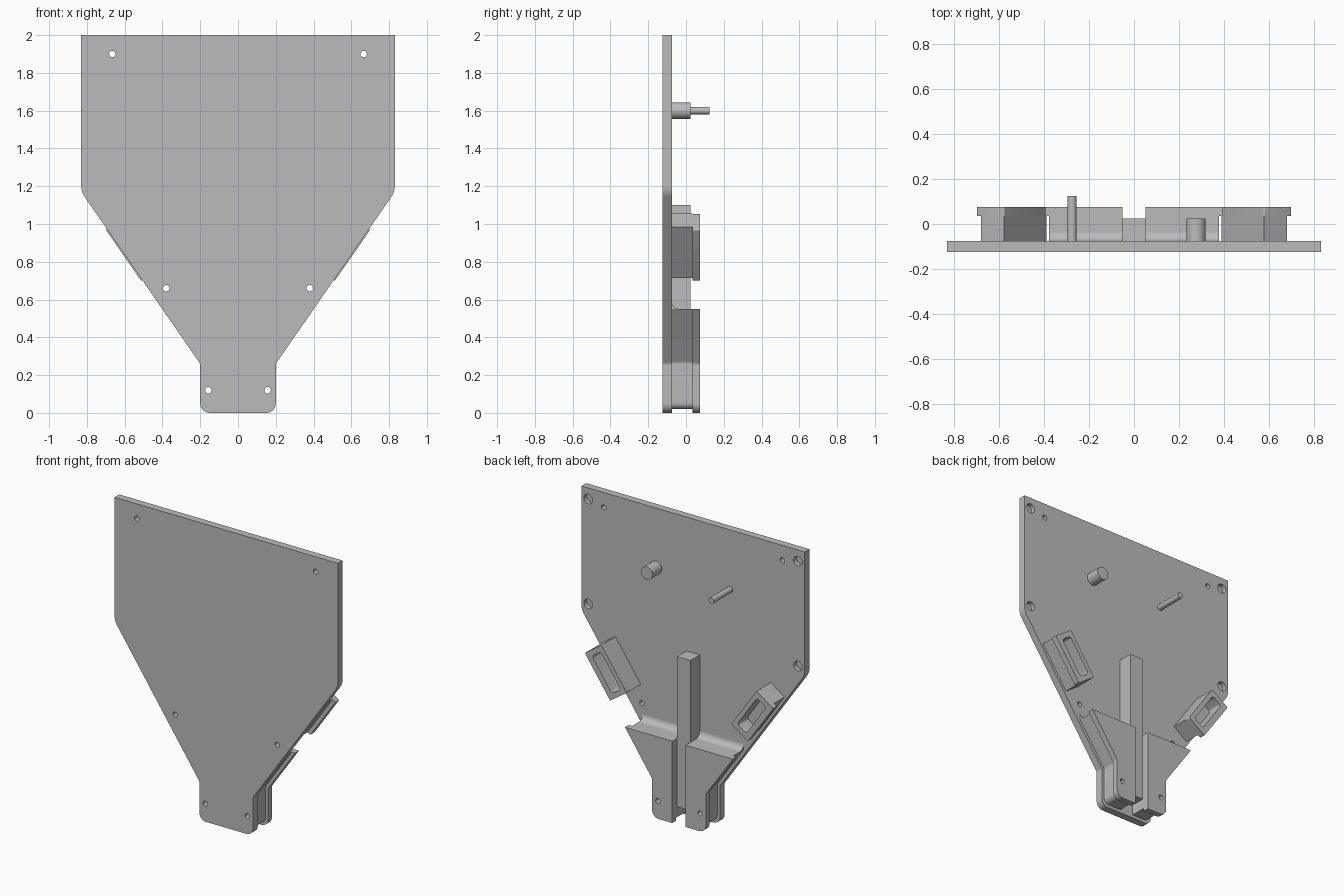
import bpy, bmesh, math
from mathutils import Vector

if "Cube" in bpy.data.objects:
    bpy.data.objects.remove(bpy.data.objects["Cube"])

grey = bpy.data.materials.new("plain_grey")
grey.diffuse_color = (0.5, 0.5, 0.5, 1)
grey.use_nodes = True
grey.node_tree.nodes["Principled BSDF"].inputs["Base Color"].default_value = grey.diffuse_color


def rounded(points, n=8):
    """Polygon corners (x, z, radius) -> outline with arcs at the corners."""
    out = []
    for i, (x, z, r) in enumerate(points):
        p = Vector((x, z))
        if r == 0:
            out.append(p)
            continue
        a = (Vector(points[i - 1][:2]) - p).normalized()
        b = (Vector(points[(i + 1) % len(points)][:2]) - p).normalized()
        half = a.angle(b) / 2
        c = p + (a + b).normalized() * r / math.sin(half)
        s, e = p + a * r / math.tan(half) - c, p + b * r / math.tan(half) - c
        turn = s.angle(e)
        for k in range(n + 1):
            t = k / n
            out.append(c + (s * math.sin((1 - t) * turn) + e * math.sin(t * turn)) / math.sin(turn))
    return out


def make(name, bm):
    bmesh.ops.recalc_face_normals(bm, faces=bm.faces)
    me = bpy.data.meshes.new(name)
    bm.to_mesh(me)
    bm.free()
    me.materials.append(grey)
    ob = bpy.data.objects.new(name, me)
    bpy.context.collection.objects.link(ob)
    return ob


def prism(name, outline, y0, y1, side=1):
    """Extrude an x-z outline from y0 to y1; side=-1 mirrors it in x."""
    bm = bmesh.new()
    f = bm.faces.new([bm.verts.new((p[0] * side, y0, p[1])) for p in outline])
    g = bmesh.ops.extrude_face_region(bm, geom=[f])
    bmesh.ops.translate(bm, vec=(0, y1 - y0, 0),
                        verts=[v for v in g["geom"] if isinstance(v, bmesh.types.BMVert)])
    return make(name, bm)


def rod(name, x, z, r, y0, y1, n=32):
    ring = [(x + r * math.cos(2 * math.pi * k / n), z + r * math.sin(2 * math.pi * k / n)) for k in range(n)]
    return prism(name, ring, y0, y1)


def cut(ob, cutters):
    for c in cutters:
        m = ob.modifiers.new("cut", 'BOOLEAN')
        m.operation, m.solver, m.object = 'DIFFERENCE', 'EXACT', c
    dg = bpy.context.evaluated_depsgraph_get()
    me = bpy.data.meshes.new_from_object(ob.evaluated_get(dg))
    ob.modifiers.clear()
    ob.data = me
    for c in cutters:
        bpy.data.objects.remove(c)


BACK = -0.075   # back face of the plate
RIM0, RIM1 = 0.035, 0.075

# Main plate with through holes and blind pockets
half = [(0.2, 0, 0.05), (0.2, 0.26, 0.03), (0.83, 1.17, 0.1), (0.83, 2, 0)]
full = half + [(-x, z, r) for x, z, r in reversed(half)]
plate = prism("back_plate", rounded(full), -0.125, BACK)
holes = []
for s in (1, -1):
    for x, z in ((0.665, 1.9), (0.38, 0.66), (0.157, 0.12)):
        holes.append(rod("hole_cutter", s * x, z, 0.017, -0.2, 0.0, 24))
    for z in (1.925, 1.22):
        holes.append(rod("pocket_cutter", s * 0.78, z, 0.032, BACK - 0.03, 0.0))
cut(plate, holes)

# Pegs
rod("thick_peg", 0.275, 1.6, 0.043, BACK - 0.005, 0.025)
rod("thin_pin", -0.275, 1.6, 0.02, BACK - 0.005, 0.125)

# Centre bar
prism("centre_bar", [(-0.05, 0.09), (0.05, 0.09), (0.05, 1.1), (-0.05, 1.1)], BACK, 0.025)

# Direction along the sloped edge and inward from it
along = Vector((0.569, 0.822))
inward = Vector((-0.822, 0.569))
corner = Vector((0.70, 0.97))


def slanted(u0, u1, v0, v1, r=0):
    pts = [corner - along * u + inward * v for u, v in ((u0, v0), (u1, v0), (u1, v1), (u0, v1))]
    return rounded([(p.x, p.y, r) for p in pts])


for s, tag in ((1, "right"), (-1, "left")):
    # Lower housing: inset core under a rim that follows the plate outline
    core = prism("housing_core_" + tag, rounded([
        (0.05, 0.02, 0), (0.18, 0.02, 0.035), (0.18, 0.266, 0.03), (0.376, 0.55, 0), (0.05, 0.55, 0)]),
        BACK, RIM0, s)
    rim = prism("housing_cover_" + tag, rounded([
        (0.05, 0, 0), (0.2, 0, 0.05), (0.2, 0.26, 0.03), (0.401, 0.55, 0), (0.05, 0.55, 0)]),
        RIM0, RIM1, s)
    for ob in (core, rim):
        cut(ob, [rod("hole_cutter", s * 0.157, 0.12, 0.017, -0.2, 0.2, 24)])

    # Concave fillet between housing top and plate
    bm = bmesh.new()
    arc = [(BACK + 0.04 - 0.04 * math.cos(a), 0.59 - 0.04 * math.sin(a))
           for a in (k * math.pi / 16 for k in range(9))]
    f = bm.faces.new([bm.verts.new((s * 0.05, y, z)) for y, z in [(BACK, 0.55)] + arc])
    g = bmesh.ops.extrude_face_region(bm, geom=[f])
    bmesh.ops.translate(bm, vec=(s * 0.326, 0, 0),
                        verts=[v for v in g["geom"] if isinstance(v, bmesh.types.BMVert)])
    make("housing_fillet_" + tag, bm)

    # Slanted side socket with rounded recess
    body = prism("socket_body_" + tag, slanted(0, 0.33, 0.025, 0.15), BACK, RIM0, s)
    lip = prism("socket_lip_" + tag, slanted(0, 0.33, 0, 0.15, 0.008), RIM0, RIM1, s)
    for ob in (body, lip):
        cut(ob, [prism("recess_cutter", slanted(0.035, 0.295, 0.04, 0.12, 0.02), -0.03, 0.2, s)])

# Smooth rounded surfaces, keep the edges sharp
bpy.ops.object.select_all(action='DESELECT')
for ob in bpy.context.scene.objects:
    ob.select_set(True)
bpy.context.view_layer.objects.active = plate
bpy.ops.object.shade_smooth_by_angle(angle=math.radians(30))
